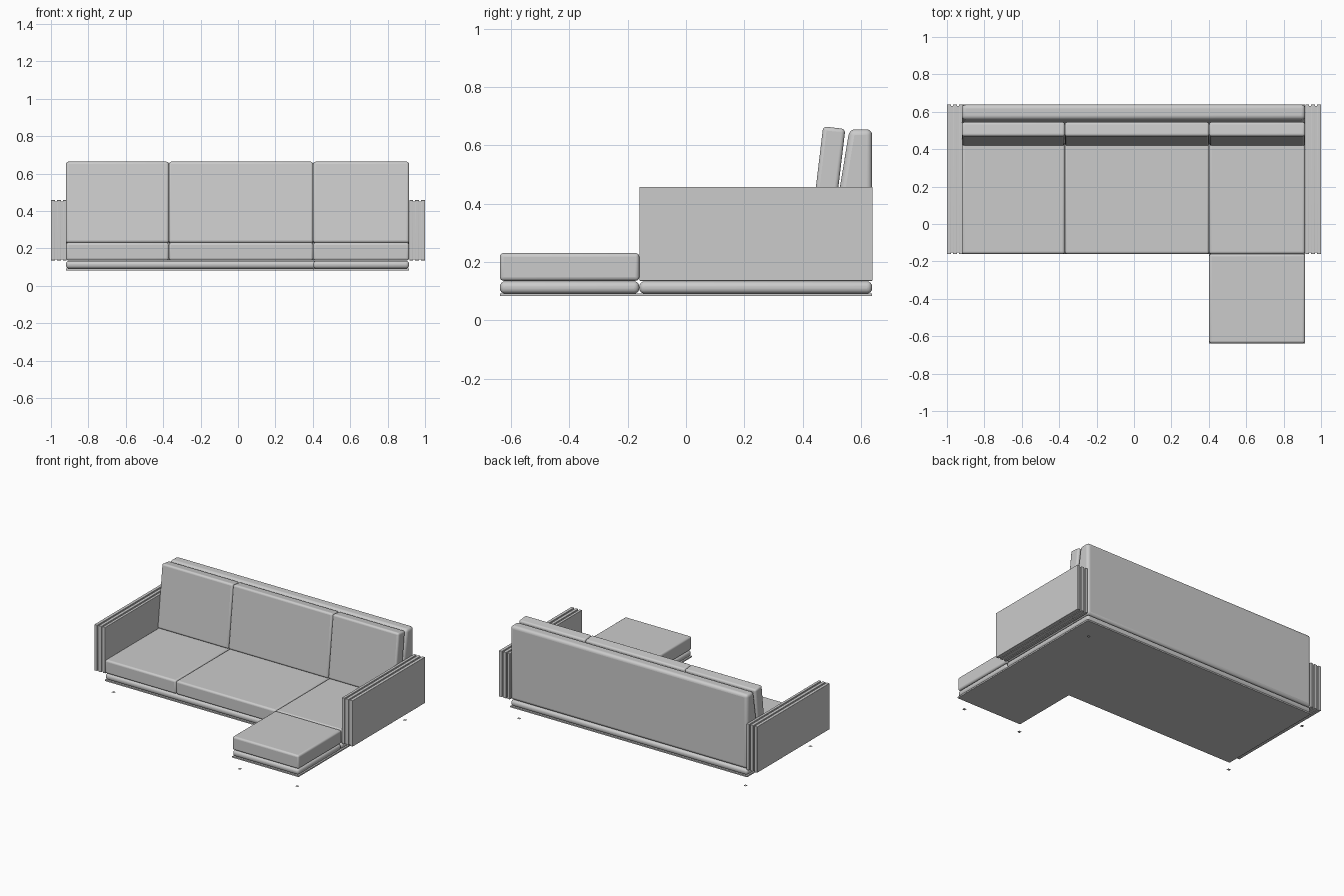
import bpy, bmesh, math

if "Cube" in bpy.data.objects:
    bpy.data.objects.remove(bpy.data.objects["Cube"])

def prism(name, profile, x0, x1, bevel=0.0, segments=4):
    """Extrude a (y, z) profile along x, with rounded edges."""
    bm = bmesh.new()
    a = [bm.verts.new((x0, y, z)) for y, z in profile]
    face = bm.faces.new(a)
    res = bmesh.ops.extrude_face_region(bm, geom=[face])
    moved = [v for v in res["geom"] if isinstance(v, bmesh.types.BMVert)]
    bmesh.ops.translate(bm, verts=moved, vec=(x1 - x0, 0, 0))
    bmesh.ops.recalc_face_normals(bm, faces=bm.faces)
    me = bpy.data.meshes.new(name)
    bm.to_mesh(me)
    bm.free()
    ob = bpy.data.objects.new(name, me)
    bpy.context.collection.objects.link(ob)
    if bevel:
        m = ob.modifiers.new("round", "BEVEL")
        m.width, m.segments = bevel, segments
        m.limit_method = "NONE"
        bpy.ops.object.select_all(action="DESELECT")
        ob.select_set(True)
        bpy.context.view_layer.objects.active = ob
        bpy.ops.object.shade_smooth_by_angle(angle=math.radians(40))
    return ob

def box(name, x, y, z, bevel=0.0):
    prof = [(y[0], z[0]), (y[1], z[0]), (y[1], z[1]), (y[0], z[1])]
    return prism(name, prof, x[0], x[1], bevel)

L, R, C = -0.92, 0.915, 0.402           # body left, right, chaise inner side
BACK, MID, FRONT = 0.638, -0.16, -0.638
columns = [(L, -0.37), (-0.37, C), (C, R)]

# thin L-shaped base plate
box("base_plate_main", (L, R), (MID, BACK), (0.083, 0.092))
box("base_plate_chaise", (C, R), (FRONT, MID), (0.083, 0.092))

# padded plinth
box("plinth_main", (L, R), (MID, BACK), (0.092, 0.134), 0.018)
box("plinth_chaise", (C, R), (FRONT, MID), (0.092, 0.134), 0.018)

# seat and back cushions
lean = 0.12
for i, (x0, x1) in enumerate(columns):
    box(f"seat_cushion_{i}", (x0, x1), (MID, 0.49), (0.136, 0.231), 0.013)
    yb, zb, zt = 0.418, 0.231, 0.665
    top = yb + lean * (zt - zb)
    prism(f"back_cushion_{i}",
          [(yb, zb), (yb + 0.076, zb - 0.009), (top + 0.076, zt - 0.009), (top, zt)],
          x0, x1, 0.013)
box("chaise_cushion", (C, R), (FRONT, MID), (0.136, 0.231), 0.013)

# backrest, upright behind and leaning in front
prism("backrest", [(0.475, 0.136), (BACK, 0.136), (BACK, 0.655), (0.56, 0.655)],
      L, R, 0.02)

# armrests: three slabs with recessed strips between
for side, s in (("left", -1), ("right", 1)):
    for i, (a, b) in enumerate([(0.917, 0.936), (0.946, 0.968), (0.978, 1.0)]):
        box(f"{side}_arm_slab_{i}", sorted((s * a, s * b)), (MID, BACK + 0.002),
            (0.136, 0.458), 0.002)
    for i, (a, b) in enumerate([(0.936, 0.946), (0.968, 0.978)]):
        box(f"{side}_arm_strip_{i}", sorted((s * a, s * b)), (MID + 0.007, BACK - 0.007),
            (0.14, 0.452))

# small floor pads at the outer corners
for i, (x, y) in enumerate([(L + 0.04, MID + 0.04), (L + 0.04, BACK - 0.04),
                            (R - 0.04, BACK - 0.04), (R - 0.03, FRONT + 0.03),
                            (C + 0.035, FRONT + 0.035)]):
    bpy.ops.mesh.primitive_plane_add(size=0.02, location=(x, y, 0))
    bpy.context.object.name = f"foot_pad_{i}"
